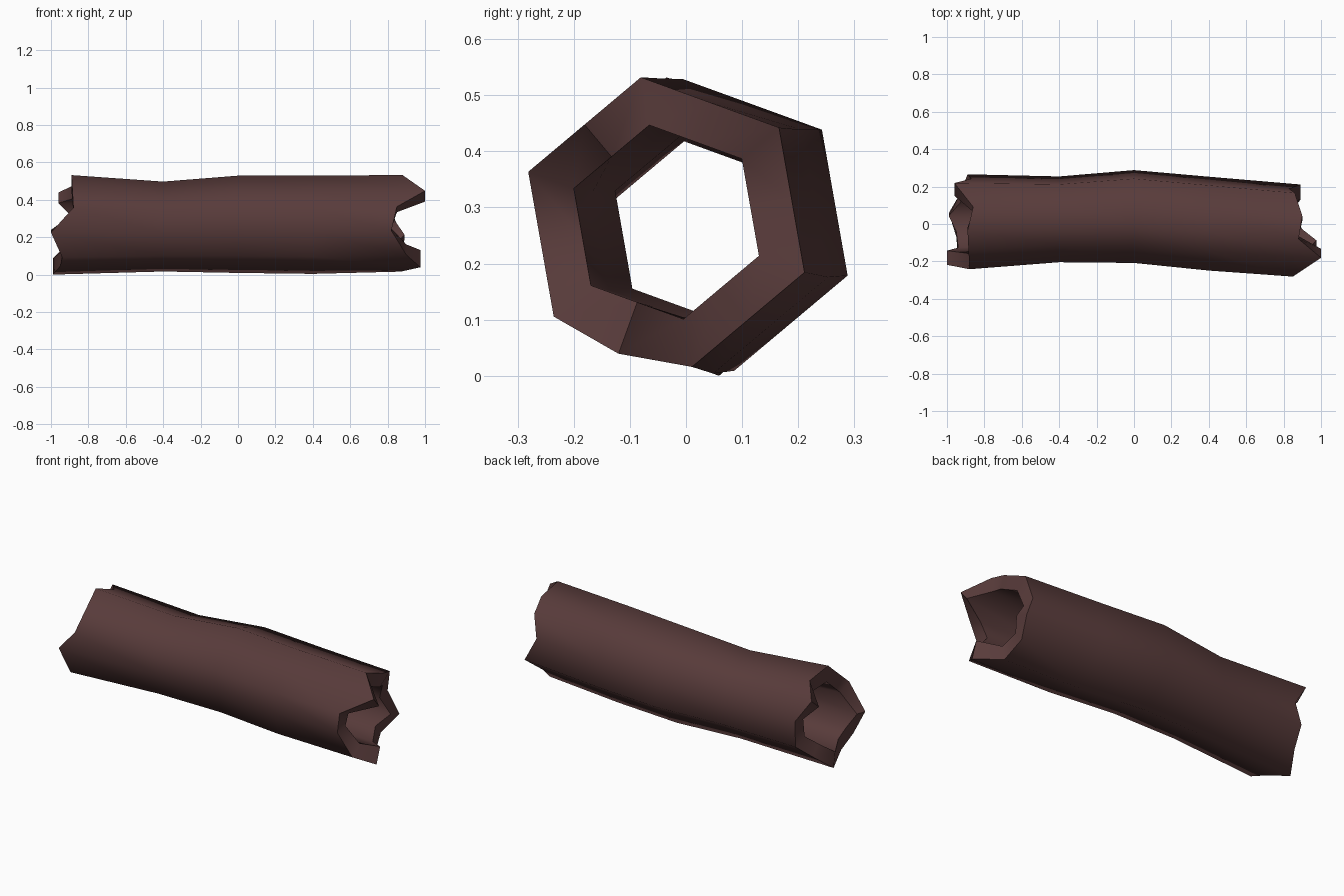
import bpy, bmesh, math

if "Cube" in bpy.data.objects:
    bpy.data.objects.remove(bpy.data.objects["Cube"])

bark = bpy.data.materials.new("dark brown bark")
bark.diffuse_color = (0.098, 0.044, 0.043, 1)
bark.use_nodes = True
bark.node_tree.nodes["Principled BSDF"].inputs["Base Color"].default_value = bark.diffuse_color

# Cross-sections along the log: x, centre y, centre z, outer radius
sections = [(-0.88, 0.012, 0.272, 0.270),
            (-0.40, 0.025, 0.263, 0.244),
            (0.00, 0.040, 0.275, 0.264),
            (0.40, 0.002, 0.273, 0.267),
            (0.86, -0.035, 0.280, 0.262)]
INNER = 0.67

# Broken-end x per point: hexagon corner, edge middle, corner, ... from the top corner round the front
left_end = [-0.89, -0.885, -0.88, -1.0, -0.94, -0.95, -0.99, -0.93, -0.89, -0.87, -0.96, -0.86]
right_end = [0.88, 1.0, 0.85, 0.82, 0.90, 0.975, 0.87, 0.84, 0.89, 0.83, 0.86, 0.90]


def ring(bm, section, scale, ends):
    """Hexagon with edge midpoints, optionally with ragged x positions."""
    x, cy, cz, r = section
    corners = [(math.cos(math.radians(100 + 60 * k)) * r * scale,
                math.sin(math.radians(100 + 60 * k)) * r * scale) for k in range(6)]
    out = []
    for i in range(12):
        a, b = corners[i // 2], corners[(i // 2 + i % 2) % 6]
        px = ends[i] if ends else x
        # the long lower splinter bulges outwards a little
        f = 1.1 if ends is right_end and i == 5 and scale == 1 else 1.0
        out.append(bm.verts.new((px, cy + f * (a[0] + b[0]) / 2, cz + f * (a[1] + b[1]) / 2)))
    return out


bm = bmesh.new()
outer, inner = [], []
for n, s in enumerate(sections):
    ends = left_end if n == 0 else right_end if n == 4 else None
    outer.append(ring(bm, s, 1.0, ends))
    inner.append(ring(bm, s, INNER, ends))

# Closed loop of rings: outside, right rim, inside, left rim
loop = outer + inner[::-1]
for n in range(len(loop)):
    a, b = loop[n], loop[(n + 1) % len(loop)]
    for i in range(12):
        j = (i + 1) % 12
        bm.faces.new((a[i], a[j], b[j], b[i]))
bmesh.ops.recalc_face_normals(bm, faces=bm.faces)

# Rest on the ground
low = min(v.co.z for v in bm.verts)
bmesh.ops.translate(bm, verts=bm.verts, vec=(0, 0, -low))

mesh = bpy.data.meshes.new("hollow_log")
bm.to_mesh(mesh)
bm.free()
log = bpy.data.objects.new("hollow_log", mesh)
bpy.context.collection.objects.link(log)
mesh.materials.append(bark)
bpy.context.view_layer.objects.active = log
log.select_set(True)
bpy.ops.object.shade_smooth_by_angle(angle=math.radians(65))
